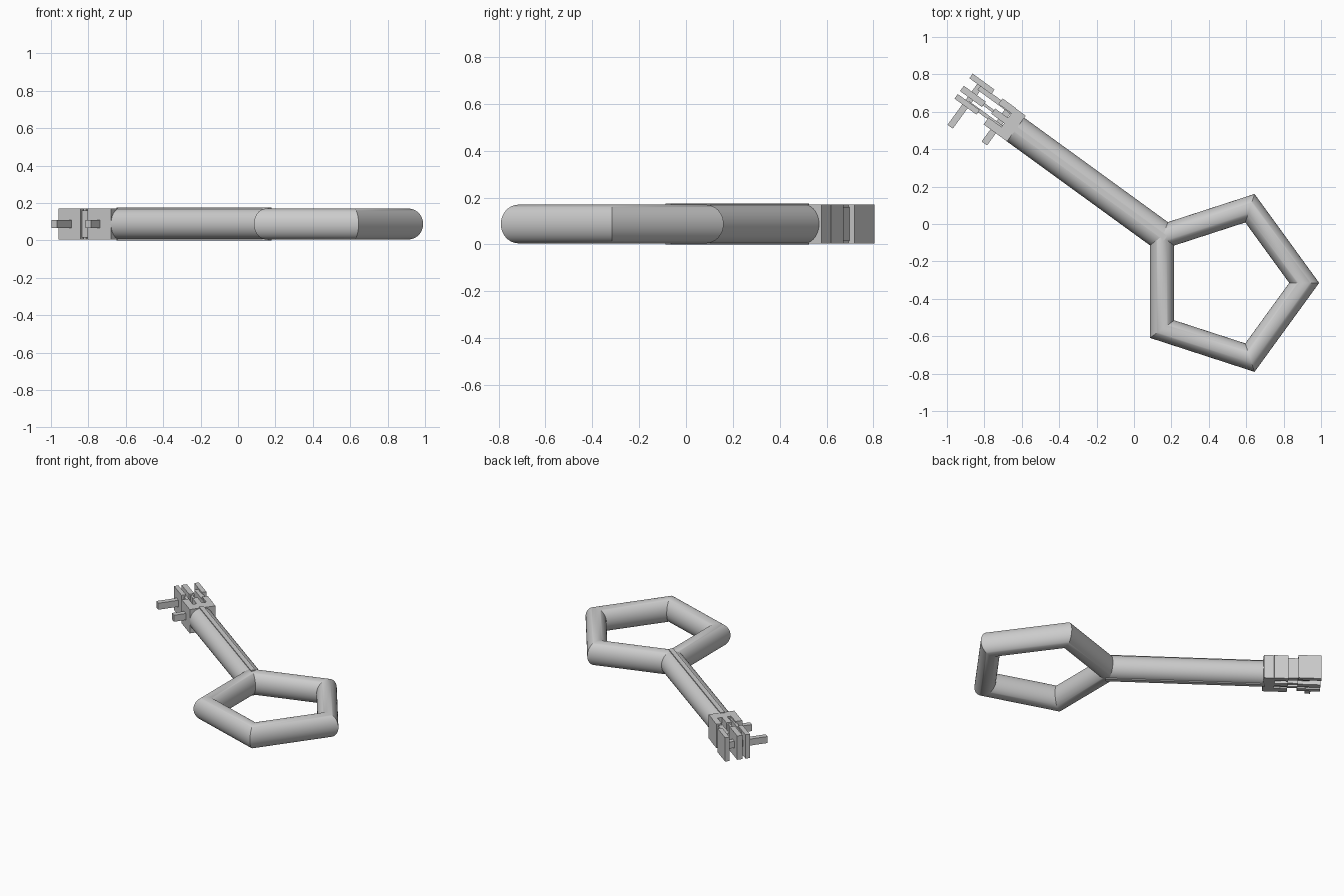
import bpy, bmesh, math
from mathutils import Vector, Matrix

if "Cube" in bpy.data.objects:
    bpy.data.objects.remove(bpy.data.objects["Cube"])

ZC = 0.0875
HALF = 0.0825
ANG = math.radians(144)
# local frame: s runs from the ring centre along the shaft, t across it
FRAME = Matrix.Translation((0.49, -0.315, 0)) @ Matrix.Rotation(ANG, 4, 'Z')


def finish(bm, name, smooth=False):
    bmesh.ops.recalc_face_normals(bm, faces=bm.faces)
    me = bpy.data.meshes.new(name)
    bm.to_mesh(me)
    bm.free()
    ob = bpy.data.objects.new(name, me)
    bpy.context.collection.objects.link(ob)
    if smooth:
        bpy.ops.object.select_all(action='DESELECT')
        ob.select_set(True)
        bpy.context.view_layer.objects.active = ob
        bpy.ops.object.shade_smooth_by_angle(angle=math.radians(30))
    return ob


def box(name, s0, s1, t0, t1, hz=HALF):
    # t is measured towards +x+y, which is local -y
    bm = bmesh.new()
    bmesh.ops.create_cube(bm, size=1)
    m = (FRAME @ Matrix.Translation(((s0 + s1) / 2, -(t0 + t1) / 2, ZC))
         @ Matrix.Diagonal((s1 - s0, t1 - t0, 2 * hz, 1)))
    bmesh.ops.transform(bm, matrix=m, verts=bm.verts)
    return finish(bm, name)


# five-sided ring handle with mitred elliptical tube
N = 48
bm = bmesh.new()
loops = []
for k in range(5):
    a = math.radians(72 * k)
    loop = []
    for i in range(N):
        p = 2 * math.pi * i / N
        r = 0.42 + 0.08 * math.cos(p)
        loop.append(bm.verts.new((0.49 + r * math.cos(a), -0.315 + r * math.sin(a),
                                  ZC + HALF * math.sin(p))))
    loops.append(loop)
for k in range(5):
    A, B = loops[k], loops[(k + 1) % 5]
    for i in range(N):
        j = (i + 1) % N
        bm.faces.new((A[i], A[j], B[j], B[i]))
finish(bm, "ring_handle", True)

# round shaft
bm = bmesh.new()
bmesh.ops.create_cone(bm, cap_ends=True, segments=48, radius1=HALF, radius2=HALF, depth=0.98)
m = (FRAME @ Matrix.Translation((0.91, -0.003, ZC)) @ Matrix.Diagonal((1, 0.95, 1, 1))
     @ Matrix.Rotation(math.pi / 2, 4, 'Y'))
bmesh.ops.transform(bm, matrix=m, verts=bm.verts)
finish(bm, "shaft", True)

# rib running through the shaft, standing proud above and below
box("shaft_rib", 0.40, 1.40, -0.010, 0.020, 0.0875)

# collar block at the shaft end, split into fins towards the tip
box("collar", 1.39, 1.46, -0.075, 0.095)
fins = [(-0.075, -0.03), (-0.005, 0.03), (0.06, 0.097)]
for i, (a, b) in enumerate(fins):
    box(f"collar_fin_{i + 1}", 1.455, 1.545, a, b)

# tip plates with open slots between them
plates = [(-0.055, -0.025), (-0.005, 0.03), (0.08, 0.11)]
for i, (a, b) in enumerate(plates):
    box(f"tip_plate_{i + 1}", 1.607, 1.752, a, b)

# recessed bars joining collar and tip
for i, (a, b) in enumerate([(-0.04, -0.02), (0.005, 0.02), (0.055, 0.085)]):
    box(f"neck_bar_{i + 1}", 1.45, 1.68, a, b, 0.072)

# two cross rods sticking out as teeth
box("tooth_outer", 1.665, 1.70, -0.19, 0.09, 0.0225)
box("tooth_inner", 1.464, 1.50, -0.155, 0.08, 0.0225)
